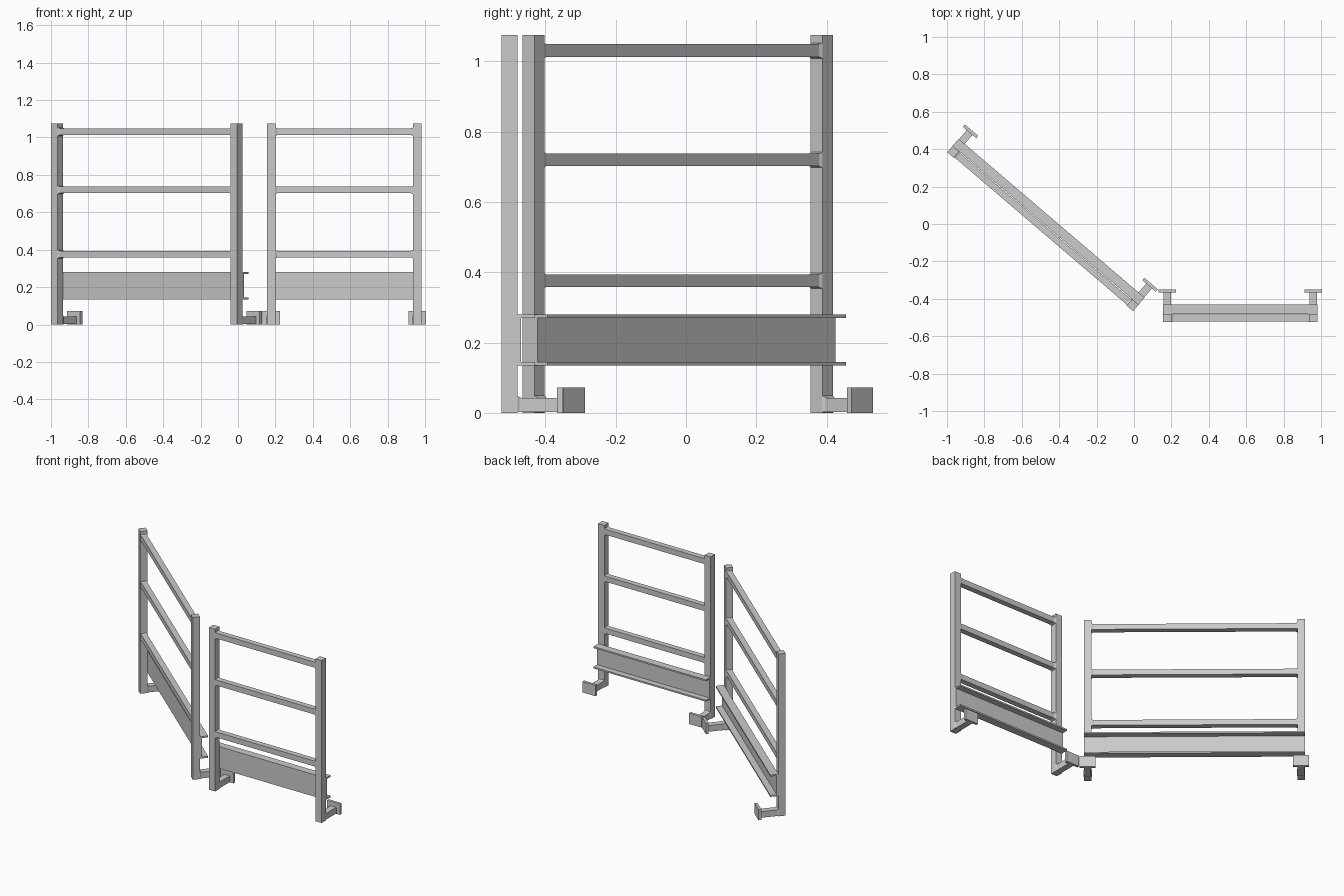
import bpy
import bmesh
from mathutils import Matrix, Vector

cube = bpy.data.objects.get("Cube")
if cube:
    bpy.data.objects.remove(cube)

steel = bpy.data.materials.new("light_grey_steel")
steel.use_nodes = True
GREY = (0.6, 0.6, 0.6, 1)
steel.diffuse_color = GREY
steel.node_tree.nodes["Principled BSDF"].inputs["Base Color"].default_value = GREY

H = 0.0225      # half width of a post
TOP = 1.075     # post height
BACK = 0.152    # rear face of the foot plates


def finish(name, bm, frame):
    mesh = bpy.data.meshes.new(name)
    bmesh.ops.recalc_face_normals(bm, faces=bm.faces[:])
    bm.to_mesh(mesh)
    bm.free()
    mesh.materials.append(steel)
    obj = bpy.data.objects.new(name, mesh)
    obj.matrix_world = frame
    bpy.context.collection.objects.link(obj)


def box(name, frame, low, high):
    low, high = Vector(low), Vector(high)
    bm = bmesh.new()
    bmesh.ops.create_cube(bm, size=1)
    for v in bm.verts:
        v.co = (low + high) / 2 + v.co * (high - low)
    finish(name, bm, frame)


def weld(name, frame, base, axis, size, length, flare):
    """Tapered square collar running from base along axis."""
    bm = bmesh.new()
    turn = Vector(axis).to_track_quat("Z", "X" if axis[1] else "Y").to_matrix().to_4x4()
    place = Matrix.Translation(base) @ turn
    rings = []
    for half, z in ((size / 2 + flare, 0), (size / 2, length)):
        rings.append([bm.verts.new(place @ Vector((a * half, b * half, z)))
                      for a, b in ((-1, -1), (1, -1), (1, 1), (-1, 1))])
    for ring in rings:
        bm.faces.new(ring)
    for i in range(4):
        j = (i + 1) % 4
        bm.faces.new((rings[0][i], rings[0][j], rings[1][j], rings[1][i]))
    finish(name, bm, frame)


def toe_board(name, frame, span):
    """C-shaped channel with its flanges pointing backwards."""
    front, web, rear = H, H + 0.011, 0.0725
    low, high, t = 0.135, 0.28, 0.01
    profile = [(front, low), (rear, low), (rear, low + t), (web, low + t),
               (web, high - t), (rear, high - t), (rear, high), (front, high)]
    bm = bmesh.new()
    face = bm.faces.new([bm.verts.new((-H, y, z)) for y, z in profile])
    out = bmesh.ops.extrude_face_region(bm, geom=[face])
    # keep both end caps on the solid channel
    moved = [v for v in out["geom"] if isinstance(v, bmesh.types.BMVert)]
    bmesh.ops.translate(bm, verts=moved, vec=(span + 2 * H, 0, 0))
    edges = [e for e in bm.edges if e.is_boundary]
    if edges:
        bmesh.ops.holes_fill(bm, edges=edges)
    finish(name, bm, frame)


def panel(side, start, end):
    """Railing panel whose post centres stand at start and end."""
    start, end = Vector(start), Vector(end)
    along = end - start
    span = along.length
    frame = (Matrix.Translation((start.x, start.y, 0))
             @ Matrix.Rotation(-along.angle_signed(Vector((1, 0))) * -1, 4, "Z"))
    for end_name, x, inward in (("right", 0, 1), ("left", span, -1)):
        tag = f"{side}_panel_{end_name}"
        box(tag + "_post", frame, (x - H, -H, 0), (x + H, H, TOP))
        # foot bar and end plate
        box(tag + "_foot_bar", frame, (x - 0.02, H, 0.002),
            (x + 0.02, BACK - 0.016, 0.043))
        weld(tag + "_foot_weld", frame, (x, H, 0.025), (0, 1, 0), 0.036, 0.01, 0.006)
        box(tag + "_foot_plate", frame, (x - 0.047, BACK - 0.017, 0),
            (x + 0.047, BACK, 0.072))
        for n, z in enumerate((0.376, 0.72, 1.031)):
            weld(f"{tag}_rail_weld_{n}", frame, (x + inward * H, 0, z),
                 (inward, 0, 0), 0.036, 0.01, 0.004)
    # horizontal rails
    for name, z in (("lower", 0.376), ("middle", 0.72), ("top", 1.031)):
        box(f"{side}_panel_{name}_rail", frame, (H, -0.018, z - 0.018),
            (span - H, 0.018, z + 0.018))
    toe_board(f"{side}_panel_toe_board", frame, span)


panel("left", (0.1775, -0.5025), (0.9575, -0.5025))
panel("right", (-0.967, 0.386), (-0.0075, -0.434))
